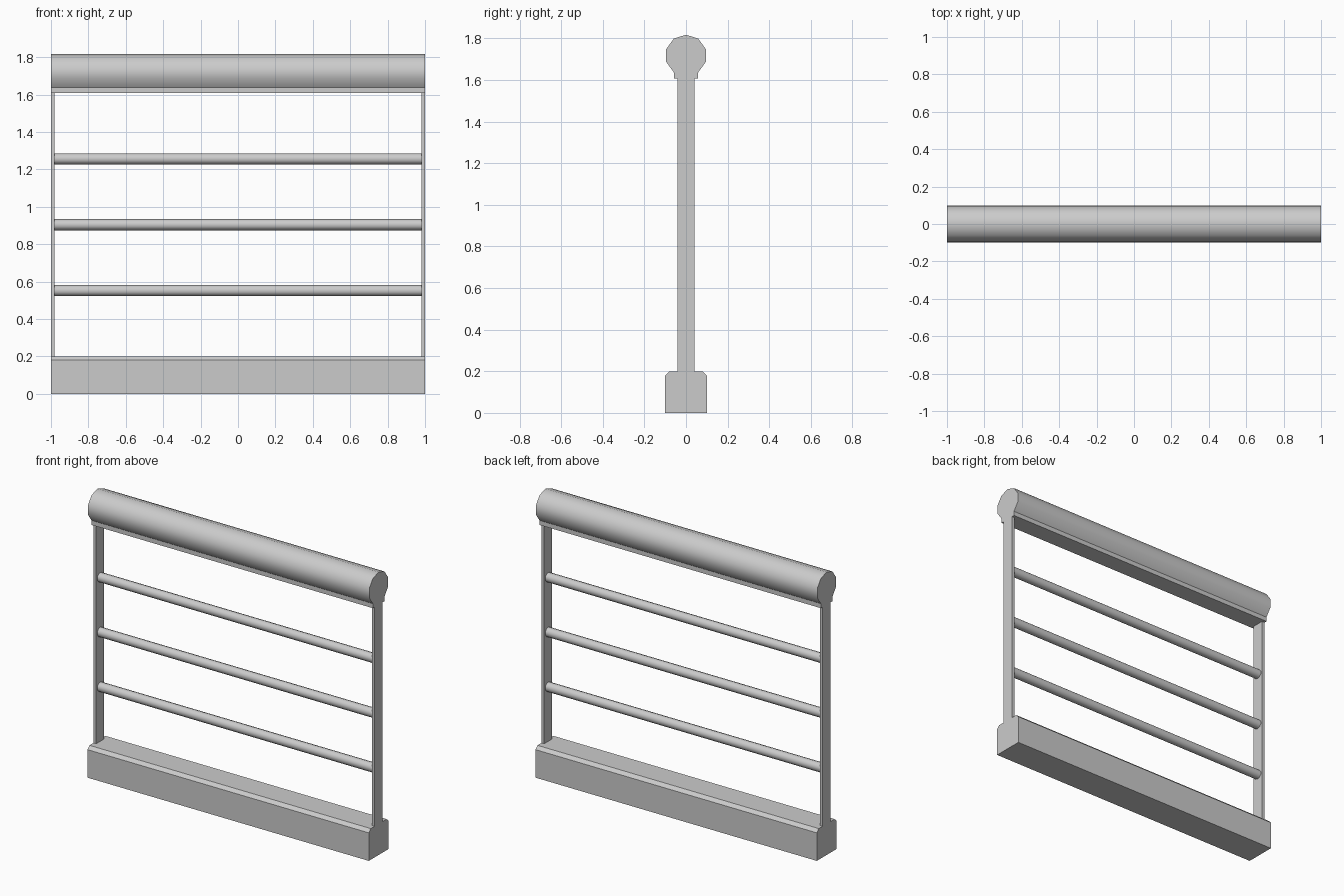
import bpy, bmesh
from math import cos, sin, radians

if "Cube" in bpy.data.objects:
    bpy.data.objects.remove(bpy.data.objects["Cube"])


def arc(radius, cz, start, step, count):
    """Points (y, z) around a centre at y = 0."""
    return [(radius * cos(radians(start + i * step)),
             cz + radius * sin(radians(start + i * step))) for i in range(count)]


def extrude_x(name, profile, x0, x1, smooth_sides=0):
    """Extrude a closed (y, z) profile along x; the first sides are smooth shaded."""
    bm = bmesh.new()
    a = [bm.verts.new((x0, y, z)) for y, z in profile]
    b = [bm.verts.new((x1, y, z)) for y, z in profile]
    n = len(profile)
    for i in range(n):
        j = (i + 1) % n
        face = bm.faces.new((a[i], a[j], b[j], b[i]))
        face.smooth = i < smooth_sides
    bm.faces.new(a[::-1])
    bm.faces.new(b)
    bmesh.ops.recalc_face_normals(bm, faces=bm.faces[:])
    mesh = bpy.data.meshes.new(name)
    bm.to_mesh(mesh)
    bm.free()
    obj = bpy.data.objects.new(name, mesh)
    bpy.context.collection.objects.link(obj)
    return obj


BASE_TOP, RAIL_BOTTOM, POST = 0.2, 1.608, 0.02

# Chamfered base beam
extrude_x("base_beam", [(-0.1, 0), (0.1, 0), (0.1, 0.18), (0.08, BASE_TOP),
                        (-0.08, BASE_TOP), (-0.1, 0.18)], -1, 1)

# Round handrail with a square lip underneath
ring = arc(0.1, 1.718, -54, 36, 9)
lip = ring[0][0]
extrude_x("handrail", ring + [(-lip, RAIL_BOTTOM), (lip, RAIL_BOTTOM)], -1, 1, 8)

# Thin end posts
post = [(-0.04, BASE_TOP), (0.04, BASE_TOP), (0.04, RAIL_BOTTOM), (-0.04, RAIL_BOTTOM)]
extrude_x("left_post", post, -1, -1 + POST)
extrude_x("right_post", post, 1 - POST, 1)

# Three evenly spaced crossbars
gap = (RAIL_BOTTOM - BASE_TOP) / 4
for k in (1, 2, 3):
    bar = arc(0.03, BASE_TOP + k * gap, 90, 36, 10)
    extrude_x(f"crossbar_{k}", bar, -1 + POST, 1 - POST, 10)
